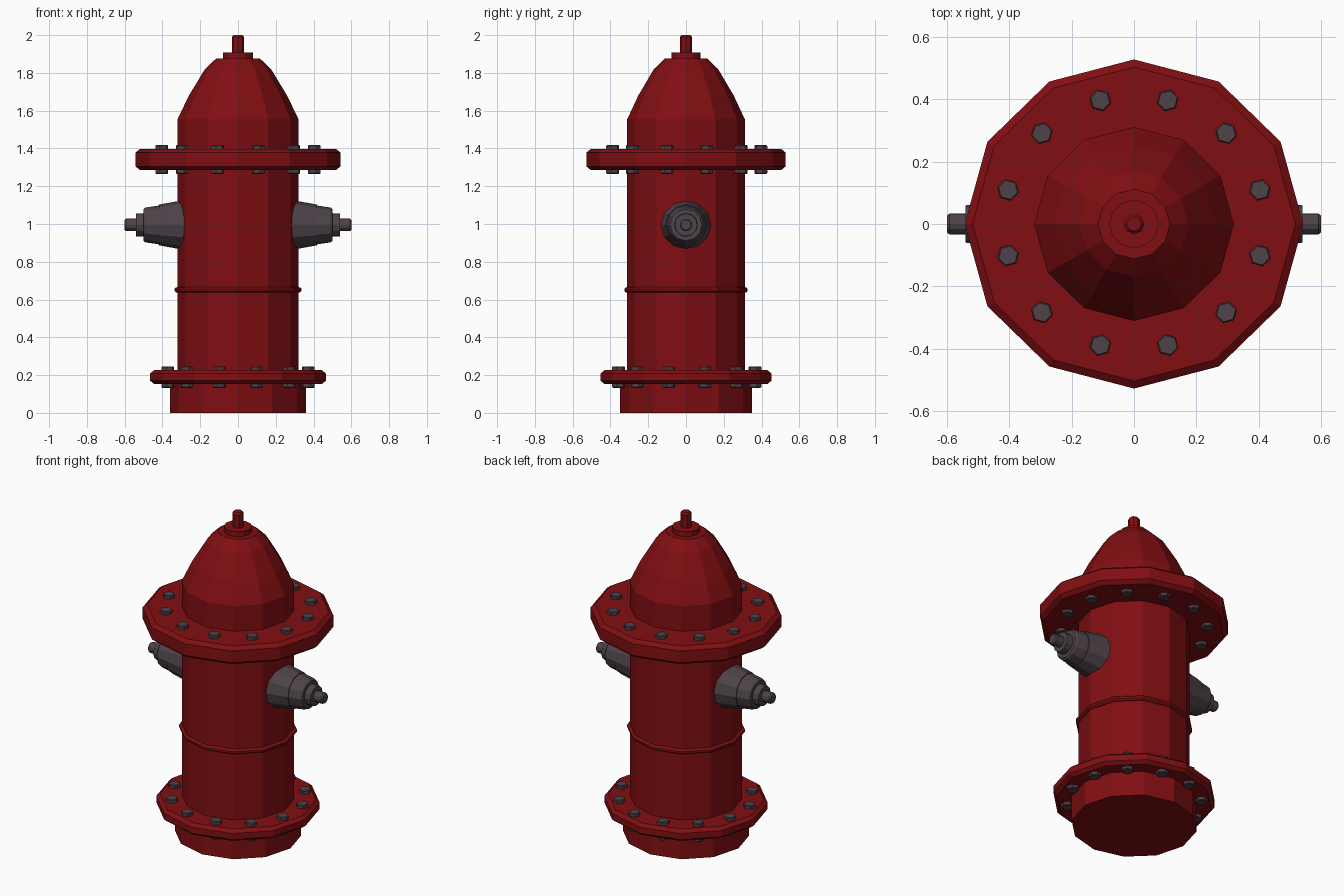
import bpy, bmesh, math
from mathutils import Matrix

if "Cube" in bpy.data.objects:
    bpy.data.objects.remove(bpy.data.objects["Cube"])

SY = 0.972  # whole casting is slightly narrower front to back


def material(name, col):
    m = bpy.data.materials.new(name)
    m.diffuse_color = (*col, 1)
    m.use_nodes = True
    m.node_tree.nodes["Principled BSDF"].inputs["Base Color"].default_value = m.diffuse_color
    return m


RED = material("red paint", (0.22, 0.0045, 0.006))
GREY = material("dark grey metal", (0.075, 0.056, 0.066))


def lathe(bm, profile, sides, mat=Matrix(), phase=0.0):
    """Closed solid turned from (radius, height) points about local z."""
    rings = []
    for r, z in profile:
        rings.append([bm.verts.new(mat @ Matrix.Rotation(phase + 2 * math.pi * i / sides, 4, 'Z')
                      @ Matrix.Translation((r, 0, z)).translation) for i in range(sides)])
    for a, b in zip(rings, rings[1:]):
        for i in range(sides):
            j = (i + 1) % sides
            bm.faces.new((a[i], a[j], b[j], b[i]))
    bm.faces.new(rings[0][::-1])
    bm.faces.new(rings[-1])


def finish(name, bm, mat):
    bmesh.ops.recalc_face_normals(bm, faces=bm.faces[:])
    me = bpy.data.meshes.new(name)
    bm.to_mesh(me)
    bm.free()
    me.materials.append(mat)
    ob = bpy.data.objects.new(name, me)
    bpy.context.collection.objects.link(ob)


def turned(name, profile, sides=12):
    bm = bmesh.new()
    lathe(bm, profile, sides, Matrix.Diagonal((1, SY, 1, 1)))
    finish(name, bm, RED)


def flange(name, r, z0, z1, c):
    turned(name, [(r - c, z0), (r, z0 + c * 0.8), (r, z1 - c * 0.8), (r - c, z1)])


# Red castings
turned("base", [(0.36, 0), (0.36, 0.17)])
flange("lower_flange", 0.466, 0.153, 0.226, 0.022)
turned("barrel", [(0.32, 0.18), (0.32, 1.33)])
turned("barrel_ring", [(0.315, 0.635), (0.328, 0.638), (0.336, 0.645),
                       (0.336, 0.657), (0.328, 0.664), (0.315, 0.667)])
flange("upper_flange", 0.543, 1.285, 1.398, 0.025)
turned("dome", [(0.32, 1.34), (0.32, 1.555), (0.26, 1.68), (0.175, 1.82), (0.115, 1.877)])
turned("dome_cap", [(0.08, 1.86), (0.08, 1.908)])
turned("top_nut", [(0.033, 1.89), (0.033, 1.99), (0.024, 2.0)], 8)


# Bolt heads above and below each flange
def bolts(name, ring_r, z0, z1):
    bm = bmesh.new()
    for k in range(12):
        a = math.radians(15 + 30 * k)
        pos = (ring_r * math.cos(a), ring_r * math.sin(a) * SY + 0.004, 0)
        for face, sign in ((z0, -1), (z1, 1)):
            t = Matrix.Translation((pos[0], pos[1], face)) @ Matrix.Diagonal((1, 1, sign, 1))
            lathe(bm, [(0.035, -0.015), (0.035, 0.016), (0.031, 0.02)], 6, t, a)
    finish(name, bm, GREY)


bolts("upper_bolts", 0.418, 1.285, 1.398)
bolts("lower_bolts", 0.385, 0.153, 0.226)

# Side outlets, mirrored left and right
for side, name in ((1, "right_outlet"), (-1, "left_outlet")):
    bm = bmesh.new()
    t = Matrix.Translation((0, 0, 0.995)) @ Matrix.Rotation(side * math.pi / 2, 4, 'Y')
    lathe(bm, [(0.137, 0.24), (0.132, 0.285), (0.108, 0.418), (0.103, 0.418), (0.092, 0.49),
               (0.084, 0.5), (0.062, 0.5), (0.06, 0.54), (0.033, 0.54),
               (0.033, 0.592), (0.027, 0.6)], 12, t)
    finish(name, bm, GREY)
